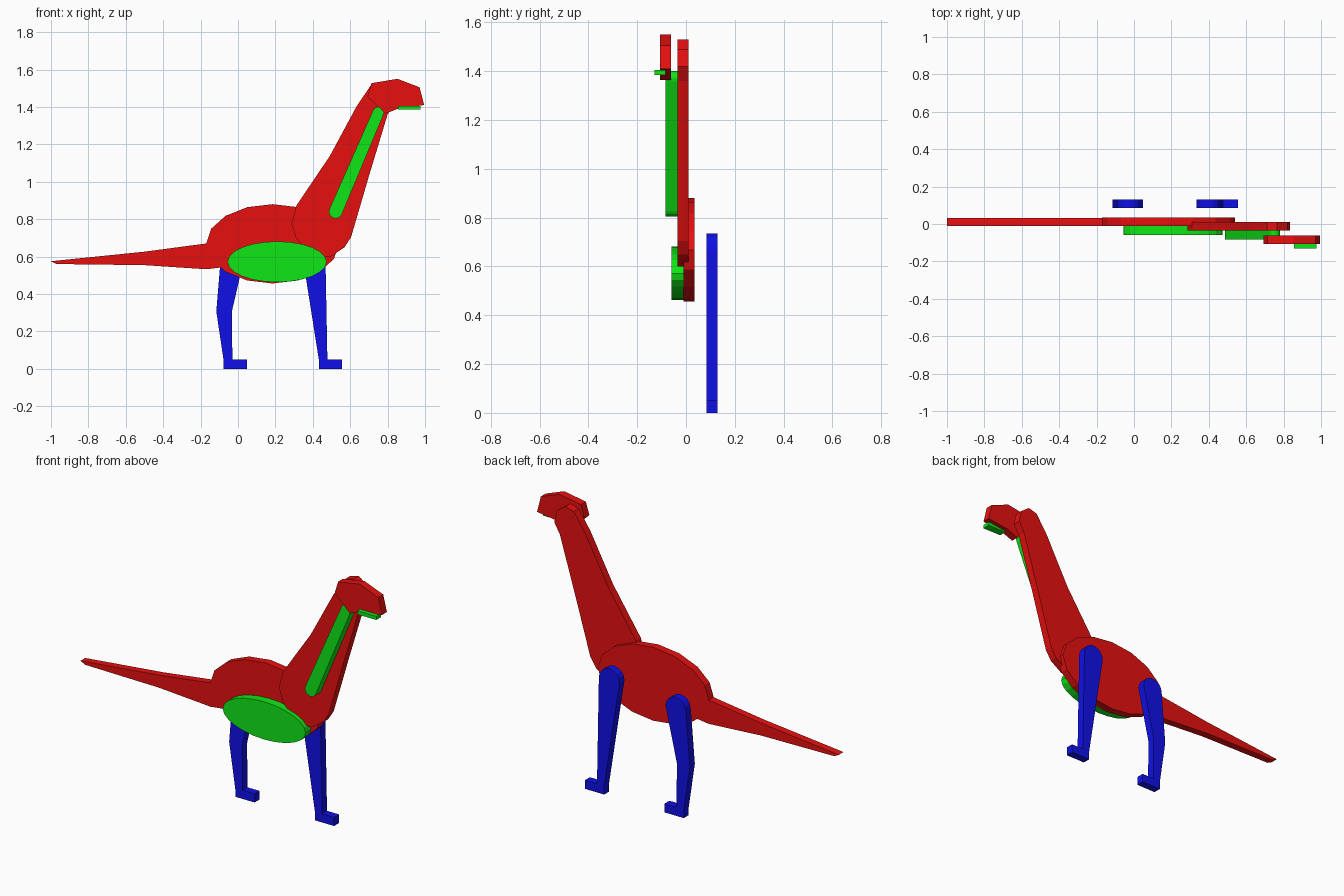
import bpy
import bmesh
from math import cos, sin, radians

cube = bpy.data.objects.get("Cube")
if cube:
    bpy.data.objects.remove(cube, do_unlink=True)

THICK = 0.045


def material(name, rgb):
    mat = bpy.data.materials.new(name)
    mat.use_nodes = True
    mat.diffuse_color = (*rgb, 1)
    mat.node_tree.nodes["Principled BSDF"].inputs["Base Color"].default_value = (*rgb, 1)
    return mat


red = material("red", (0.8, 0.005, 0.005))
green = material("green", (0.005, 0.8, 0.008))
blue = material("blue", (0.005, 0.005, 0.8))


def arc(cx, cz, rx, rz, start, end, steps):
    """Points along an elliptical arc, angles in degrees."""
    angles = [radians(start + (end - start) * i / steps) for i in range(steps + 1)]
    return [(cx + rx * cos(a), cz + rz * sin(a)) for a in angles]


def ellipse(cx, cz, rx, rz, sides):
    return arc(cx, cz, rx, rz, 0, 360, sides)[:-1]


def plate(name, outline, front, mat, thick=THICK):
    """Extrude an x-z outline backwards from y = front."""
    bm = bmesh.new()
    face = bm.faces.new([bm.verts.new((x, front, z)) for x, z in outline])
    new = bmesh.ops.extrude_face_region(bm, geom=[face])["geom"]
    verts = [v for v in new if isinstance(v, bmesh.types.BMVert)]
    bmesh.ops.translate(bm, verts=verts, vec=(0, thick, 0))
    bmesh.ops.recalc_face_normals(bm, faces=bm.faces)
    mesh = bpy.data.meshes.new(name)
    bm.to_mesh(mesh)
    bm.free()
    mesh.materials.append(mat)
    obj = bpy.data.objects.new(name, mesh)
    bpy.context.collection.objects.link(obj)
    return obj


# Body and tail
plate("body", ellipse(0.185, 0.668, 0.355, 0.212, 16), -0.011, red)
plate("tail", [(-1, 0.575), (-0.97, 0.56), (-0.5, 0.554), (-0.168, 0.532),
               (-0.05, 0.547), (-0.05, 0.685), (-0.168, 0.67), (-0.5, 0.626)],
      -0.01, red, THICK - 0.002)
plate("belly", ellipse(0.209, 0.572, 0.265, 0.109, 24), -0.06, green, 0.049)

# Neck with its throat stripe
plate("neck", [(0.286, 0.777), (0.31, 0.70), (0.37, 0.63), (0.44, 0.60),
               (0.495, 0.60), (0.57, 0.65), (0.605, 0.705), (0.70, 1.03),
               (0.80, 1.36), (0.835, 1.42), (0.82, 1.49), (0.765, 1.53),
               (0.71, 1.515), (0.635, 1.405), (0.49, 1.136), (0.313, 0.874)],
      -0.035, red)
plate("throat_stripe", arc(0.75, 1.37, 0.03, 0.03, -23, 157, 8)
      + arc(0.522, 0.84, 0.036, 0.036, 157, 337, 8), -0.083, green, 0.048)

# Head and mouth
plate("head", [(0.692, 1.455), (0.714, 1.527), (0.853, 1.55), (0.971, 1.505),
               (0.995, 1.41), (0.86, 1.392), (0.789, 1.364)], -0.106, red)
plate("mouth", [(0.855, 1.385), (0.975, 1.385), (0.975, 1.406), (0.855, 1.406)],
      -0.13, green)

# Legs: rounded hip, tapered limb, toe pointing forward
plate("front_leg", arc(0.4, 0.67, 0.066, 0.066, 0, 180, 8)
      + [(0.432, 0.05), (0.432, 0), (0.555, 0), (0.555, 0.05), (0.478, 0.05)],
      0.085, blue)
plate("hind_leg", arc(-0.025, 0.62, 0.065, 0.065, 0, 180, 8)
      + [(-0.116, 0.307), (-0.077, 0.045), (-0.077, 0), (0.047, 0),
         (0.047, 0.05), (-0.03, 0.05), (-0.033, 0.305)], 0.085, blue)
